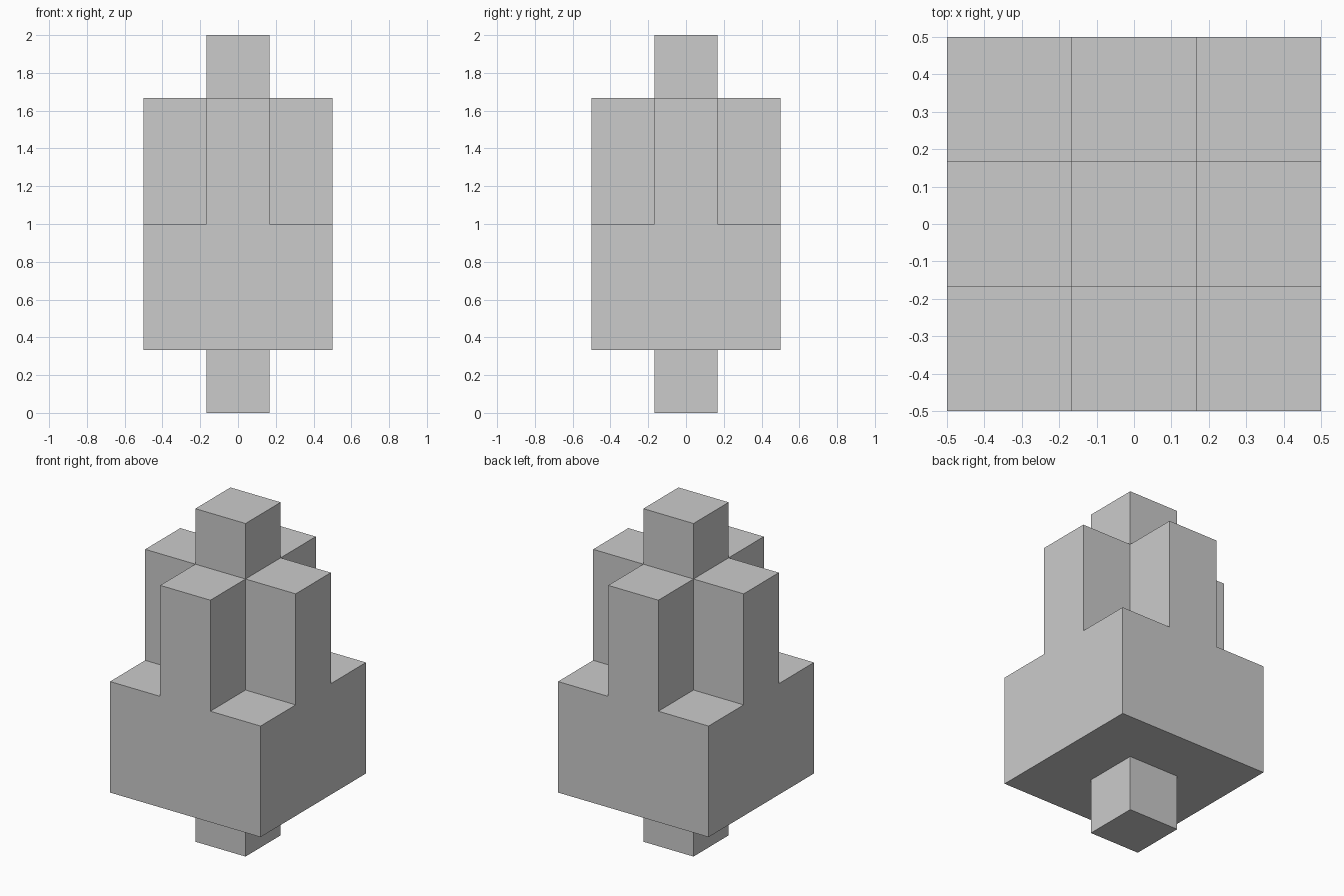
import bpy, bmesh, math
from mathutils import Vector

if "Cube" in bpy.data.objects:
    bpy.data.objects.remove(bpy.data.objects["Cube"])

U = 1 / 3  # everything sits on a grid of one-third units


def filled(x, y, z):
    """Which grid cells are solid, layer by layer."""
    if max(abs(x), abs(y)) > 1:
        return False
    if z in (0, 5):            # foot peg and top peg
        return x == 0 and y == 0
    if z in (1, 2):            # square body
        return True
    if z in (3, 4):            # cross-shaped tower
        return x == 0 or y == 0
    return False


# One closed skin: a face wherever a solid cell meets empty space
bm = bmesh.new()
directions = [Vector(d) for d in
              ((1, 0, 0), (-1, 0, 0), (0, 1, 0), (0, -1, 0), (0, 0, 1), (0, 0, -1))]
for x in (-1, 0, 1):
    for y in (-1, 0, 1):
        for z in range(6):
            if not filled(x, y, z):
                continue
            centre = Vector((x, y, z + 0.5))
            for d in directions:
                if filled(x + int(d.x), y + int(d.y), z + int(d.z)):
                    continue
                a = Vector((d.y, d.z, d.x))
                b = d.cross(a)
                corners = [(centre + (d + a * i + b * j) / 2) * U
                           for i, j in ((-1, -1), (1, -1), (1, 1), (-1, 1))]
                bm.faces.new([bm.verts.new(c) for c in corners])

# Weld the skin and merge coplanar squares into large flat faces
bmesh.ops.remove_doubles(bm, verts=bm.verts, dist=1e-4)
bmesh.ops.dissolve_limit(bm, angle_limit=math.radians(1),
                         verts=bm.verts, edges=bm.edges)
bmesh.ops.recalc_face_normals(bm, faces=bm.faces)

mesh = bpy.data.meshes.new("stepped_block_tower")
bm.to_mesh(mesh)
bm.free()
tower = bpy.data.objects.new("stepped_block_tower", mesh)
bpy.context.collection.objects.link(tower)
